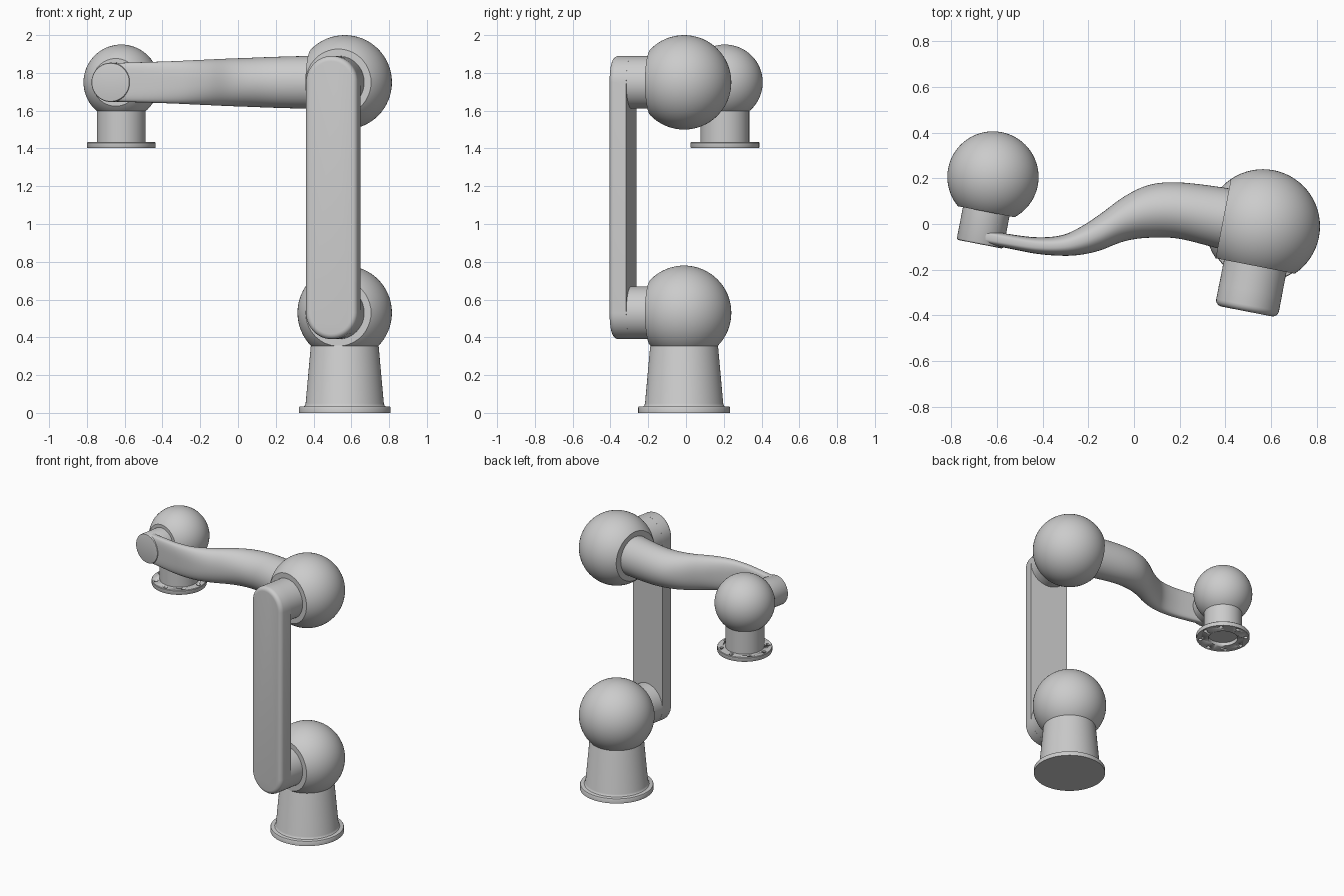
import bpy, bmesh
from math import sin, cos, pi, radians, copysign
from mathutils import Matrix, Vector

if "Cube" in bpy.data.objects:
    bpy.data.objects.remove(bpy.data.objects["Cube"])

YAW = Matrix.Rotation(radians(-11), 4, 'Z')
TO_JOINT = YAW @ Matrix.Rotation(radians(90), 4, 'X')   # local z runs along the joint axis
SHOULDER = Vector((0.565, -0.01, 0.53))
ELBOW = Vector((0.565, -0.01, 1.75))
WRIST = Vector((-0.618, 0.206, 1.75))


def finish(name, bm, angle=35):
    bmesh.ops.recalc_face_normals(bm, faces=bm.faces)
    me = bpy.data.meshes.new(name)
    bm.to_mesh(me)
    bm.free()
    ob = bpy.data.objects.new(name, me)
    bpy.context.collection.objects.link(ob)
    bpy.ops.object.select_all(action='DESELECT')
    ob.select_set(True)
    bpy.context.view_layer.objects.active = ob
    bpy.ops.object.shade_smooth_by_angle(angle=radians(angle))
    return ob


def loft(name, rings, matrix=Matrix()):
    """Skin a stack of equal-length rings and cap both ends."""
    bm = bmesh.new()
    rows = [[bm.verts.new(matrix @ Vector(p)) for p in ring] for ring in rings]
    n = len(rows[0])
    for a, b in zip(rows, rows[1:]):
        for i in range(n):
            j = (i + 1) % n
            bm.faces.new((a[i], a[j], b[j], b[i]))
    bm.faces.new(rows[0][::-1])
    bm.faces.new(rows[-1])
    return finish(name, bm)


def lathe(name, profile, matrix=Matrix(), n=64):
    return loft(name, [[(r * cos(2 * pi * i / n), r * sin(2 * pi * i / n), h) for i in range(n)]
                       for r, h in profile], matrix)


def ball(name, centre, radius, flats):
    """Joint ball with flat seats cut on the given directions."""
    bm = bmesh.new()
    bmesh.ops.create_uvsphere(bm, u_segments=64, v_segments=32, radius=radius)
    for direction, dist in flats:
        cut = bmesh.ops.bisect_plane(bm, geom=bm.verts[:] + bm.edges[:] + bm.faces[:],
                                     plane_co=direction * dist, plane_no=direction,
                                     clear_outer=True)
        edges = [e for e in cut['geom_cut'] if isinstance(e, bmesh.types.BMEdge)]
        bmesh.ops.contextual_create(bm, geom=edges)
    bmesh.ops.translate(bm, verts=bm.verts, vec=centre)
    return finish(name, bm, 25)


joint_dir = (YAW @ Vector((0, -1, 0))).normalized()
arm_dir = (YAW @ Vector((-1, 0, 0))).normalized()
down = Vector((0, 0, -1))

# Base: round foot and tapered column
base_at = Matrix.Translation((SHOULDER.x, SHOULDER.y, 0))
lathe("base_flange", [(0.243, 0), (0.243, 0.028), (0.24, 0.033), (0.235, 0.035)], base_at)
lathe("base_column", [(0.222, 0.03), (0.212, 0.037), (0.207, 0.05), (0.18, 0.35), (0.176, 0.36)], base_at)

# Joint balls
ball("shoulder_ball", SHOULDER, 0.25, [(joint_dir, 0.177), (down, 0.177)])
ball("elbow_ball", ELBOW, 0.25, [(joint_dir, 0.177), (arm_dir, 0.177)])
ball("wrist_ball", WRIST, 0.2, [(joint_dir, 0.155), (down, 0.153)])

# Lower arm: upright stadium plate with a stub into each ball
def stadium(r, h, span=1.22, n=24):
    low = [(r * cos(pi + pi * i / n), r * sin(pi + pi * i / n), h) for i in range(n + 1)]
    high = [(r * cos(pi * i / n), span + r * sin(pi * i / n), h) for i in range(n + 1)]
    return low + high

edge = [stadium(0.112 + 0.028 * cos(a), 0.352 + 0.028 * sin(a))
        for a in (pi / 2 * k / 5 for k in range(6))]
loft("lower_arm", [stadium(0.14, 0.285)] + edge, Matrix.Translation(SHOULDER) @ TO_JOINT)
for name, centre in (("lower_arm_bottom_stub", SHOULDER), ("lower_arm_top_stub", ELBOW)):
    lathe(name, [(0.1395, 0.15), (0.1395, 0.34)], Matrix.Translation(centre) @ TO_JOINT)

# Upper arm: S-bend loft; x, y low, y high, half height, squareness
keys = [(0.52, -0.135, 0.135, 0.141, 2.0), (0.39, -0.112, 0.16, 0.140, 2.0),
        (0.20, -0.065, 0.182, 0.135, 2.0), (0.07, -0.060, 0.172, 0.130, 2.0),
        (-0.04, -0.075, 0.122, 0.126, 2.1), (-0.15, -0.116, 0.042, 0.121, 2.2),
        (-0.236, -0.135, -0.014, 0.117, 2.4), (-0.32, -0.139, -0.050, 0.113, 2.6),
        (-0.43, -0.130, -0.058, 0.109, 3.0), (-0.56, -0.105, -0.042, 0.105, 3.6),
        (-0.67, -0.085, -0.020, 0.102, 4.0)]

def smooth(keys, steps=6):
    """Catmull-Rom through the key sections."""
    pts = [keys[0]] + keys + [keys[-1]]
    out = []
    for a, b, c, d in zip(pts, pts[1:], pts[2:], pts[3:]):
        for s in range(steps):
            t = s / steps
            out.append([0.5 * (2 * q + (r - p) * t + (2 * p - 5 * q + 4 * r - w) * t * t
                               + (3 * q - p - 3 * r + w) * t ** 3)
                        for p, q, r, w in zip(a, b, c, d)])
    return out + [list(keys[-1])]

def section(x, lo, hi, hz, e, n=48):
    ring = []
    for i in range(n):
        c, s = cos(2 * pi * i / n), sin(2 * pi * i / n)
        ring.append((x, (lo + hi) / 2 + (hi - lo) / 2 * copysign(abs(c) ** (2 / e), c),
                     ELBOW.z + hz * copysign(abs(s) ** (2 / e), s)))
    return ring

loft("upper_arm", [section(*k) for k in smooth(keys)])
lathe("upper_arm_wrist_stub", [(0.104, 0.13), (0.104, 0.292), (0.101, 0.298), (0.095, 0.3)],
      Matrix.Translation(WRIST) @ TO_JOINT)

# Tool mount: neck and drilled flange with a centre recess
tool_at = Matrix.Translation((WRIST.x, WRIST.y, 0))
lathe("tool_neck", [(0.129, 1.43), (0.129, 1.61)], tool_at)
flange = lathe("tool_flange", [(0.18, 1.402), (0.182, 1.406), (0.182, 1.43), (0.179, 1.434)], tool_at)
bm = bmesh.new()
holes = [(0.155 * cos(pi / 4 * i), 0.155 * sin(pi / 4 * i), 0.014, 0.2) for i in range(8)]
for x, y, r, depth in holes + [(0, 0, 0.1, 0.05)]:
    bmesh.ops.create_cone(bm, cap_ends=True, segments=32 if r > 0.05 else 12, radius1=r, radius2=r,
                          depth=depth, matrix=tool_at @ Matrix.Translation((x, y, 1.402)))
cutter = finish("flange_cutter", bm)
cutter.hide_render = True
cut = flange.modifiers.new("holes", 'BOOLEAN')
cut.operation, cut.solver, cut.object = 'DIFFERENCE', 'EXACT', cutter
bpy.context.view_layer.objects.active = flange
bpy.ops.object.modifier_apply(modifier=cut.name)
bpy.data.objects.remove(cutter)
